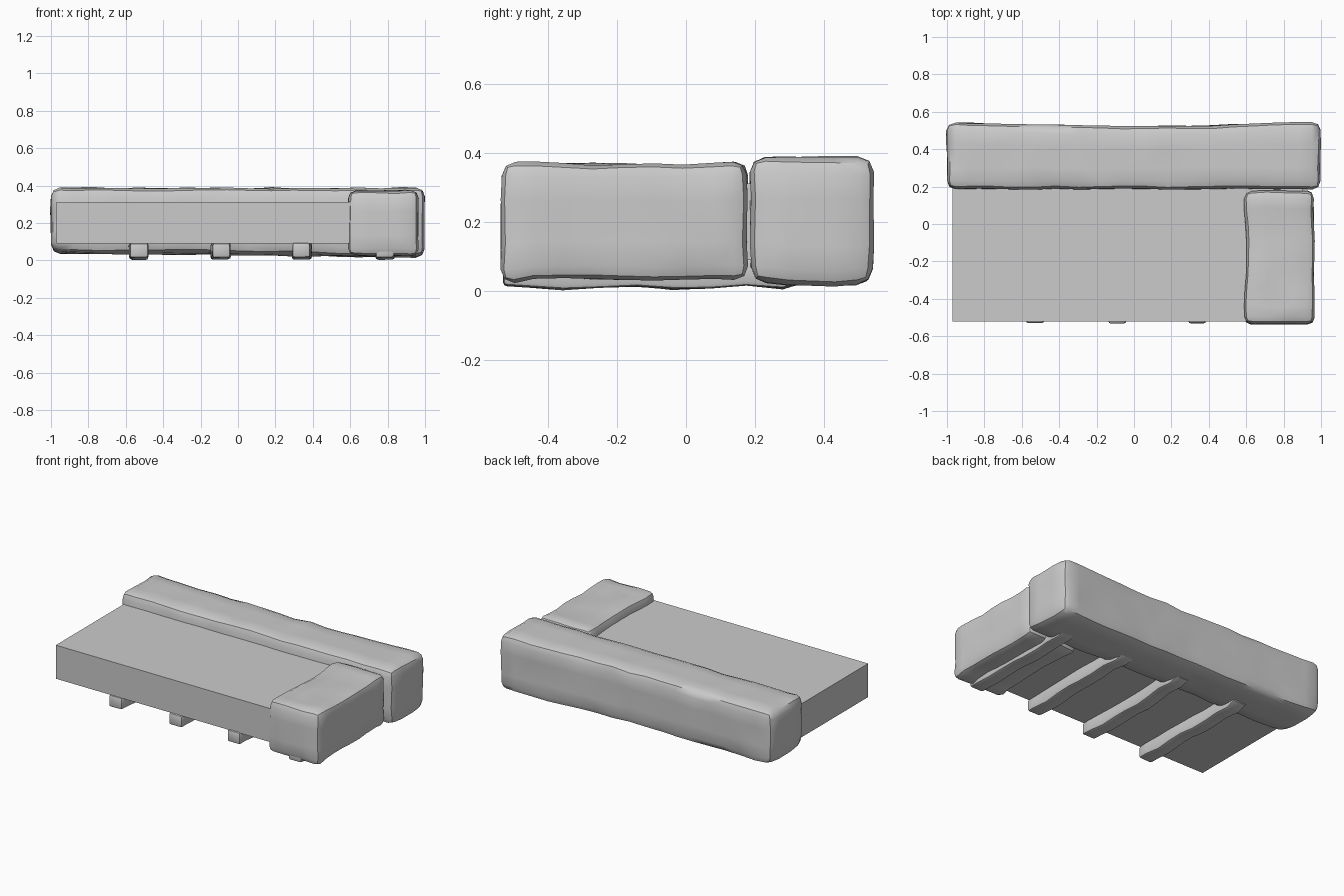
import bpy, bmesh, math
from mathutils import Vector, noise

if "Cube" in bpy.data.objects:
    bpy.data.objects.remove(bpy.data.objects["Cube"])

grey = bpy.data.materials.new("stone grey")
grey.use_nodes = True
colour = (0.6, 0.6, 0.6, 1)
grey.diffuse_color = colour
grey.node_tree.nodes["Principled BSDF"].inputs["Base Color"].default_value = colour


def block(name, low, high, round_by=0, cuts=(0, 0, 0), rough=0, warp=None):
    """Box from corner to corner, optionally rounded, cut into rings and weathered."""
    low, high = Vector(low), Vector(high)
    size, mid = high - low, (low + high) / 2
    bm = bmesh.new()
    bmesh.ops.create_cube(bm, size=1)
    for v in bm.verts:
        v.co = v.co * size + mid
    if round_by:
        bmesh.ops.bevel(bm, geom=bm.edges[:], offset=round_by, segments=2,
                        profile=0.5, affect='EDGES')
    for axis, count in enumerate(cuts):
        normal = Vector((0, 0, 0))
        normal[axis] = 1
        inset = round_by * 1.3
        for i in range(count):
            point = mid.copy()
            point[axis] = low[axis] + inset + (size[axis] - 2 * inset) * (i + 0.5) / count
            bmesh.ops.bisect_plane(bm, geom=bm.verts[:] + bm.edges[:] + bm.faces[:],
                                   plane_co=point, plane_no=normal)
    for v in bm.verts:
        if warp:
            v.co += warp((v.co - mid) / 1, v.co)
        if rough:
            v.co += rough * noise.noise_vector(v.co * 7)
    if rough:
        bmesh.ops.triangulate(bm, faces=bm.faces[:])
    bmesh.ops.recalc_face_normals(bm, faces=bm.faces[:])
    mesh = bpy.data.meshes.new(name)
    bm.to_mesh(mesh)
    bm.free()
    mesh.materials.append(grey)
    obj = bpy.data.objects.new(name, mesh)
    bpy.context.collection.objects.link(obj)
    if rough:
        bpy.ops.object.select_all(action='DESELECT')
        obj.select_set(True)
        bpy.context.view_layer.objects.active = obj
        bpy.ops.object.shade_smooth_by_angle(angle=math.radians(40))
    return obj


def back_warp(local, co):
    """Waisted back face, and an underside that sinks towards the left and middle."""
    dy = 0.022 * co.x ** 2 if local.y > 0 else 0
    dz = 0
    if local.z < 0:
        dz = -0.012 * co.x - (0.008 if local.y > -0.1 else 0)
    return Vector((0, dy, dz))


def side_warp(local, co):
    """Slightly higher ends and a shallow hollow on the inner face."""
    dz = 0.05 * local.y ** 2 if local.z > 0 else -0.01 * (local.y < -0.3)
    return Vector((0.008 * math.cos(8 * local.y) if local.x < 0 else 0, 0, dz))


def joist_warp(local, co):
    """Rough-hewn underside that rises towards the back end."""
    dz = 0.012 * math.sin(9 * co.y) ** 2 if local.z < 0 else 0
    if local.z < 0 and co.y > 0.3:
        dz += 0.02
    return Vector((0.006 * math.sin(7 * co.y + co.x * 5), 0, dz))


# Flat platform slab
block("platform_slab", (-0.97, -0.52, 0.09), (0.9, 0.3, 0.312))

# Weathered edging blocks
block("back_block", (-0.998, 0.187, 0.036), (0.998, 0.524, 0.387), 0.045,
      (16, 2, 2), 0.009, back_warp)
block("side_block", (0.594, -0.537, 0.035), (0.962, 0.177, 0.368), 0.04,
      (2, 7, 2), 0.009, side_warp)

# Joists under the slab
for number, x in enumerate((-0.53, -0.093, 0.342, 0.785), 1):
    block(f"joist_{number}", (x - 0.047, -0.53, 0.004), (x + 0.047, 0.35, 0.093),
          0.012, (0, 8, 0), 0.005, joist_warp)
